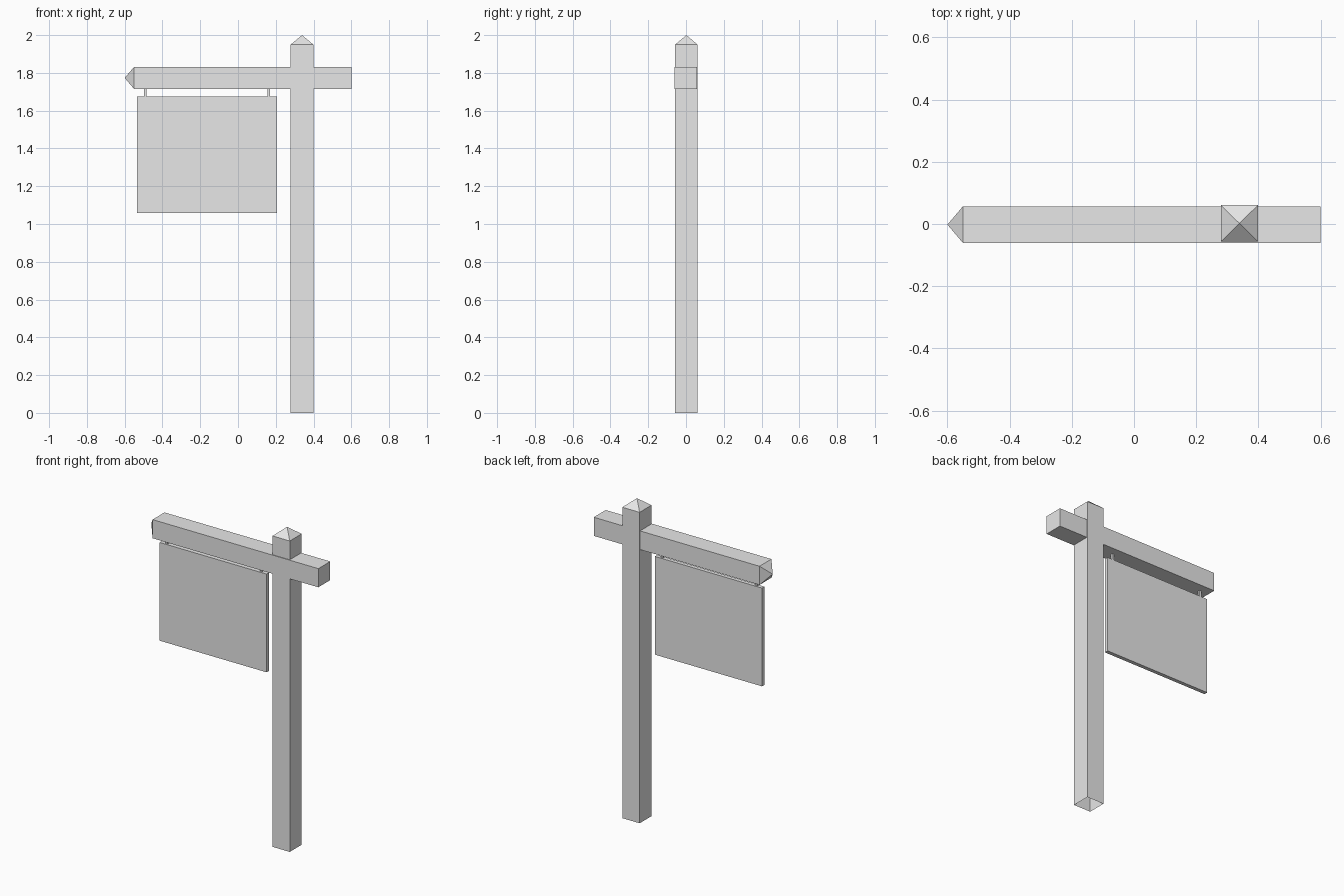
import bpy
import bmesh
from mathutils import Vector

cube = bpy.data.objects.get("Cube")
if cube:
    bpy.data.objects.remove(cube, do_unlink=True)

# Single plain grey finish
grey = bpy.data.materials.new("light_grey")
grey.use_nodes = True
grey.diffuse_color = (0.8, 0.8, 0.8, 1)
grey.node_tree.nodes["Principled BSDF"].inputs["Base Color"].default_value = (0.8, 0.8, 0.8, 1)


def box(name, low, high, point=None, open_side=None):
    """Box between two corners; one side may rise to a point, one may be left open."""
    low, high = Vector(low), Vector(high)
    bm = bmesh.new()
    bmesh.ops.create_cube(bm, size=1)
    for v in bm.verts:
        v.co = (low + high) / 2 + v.co * (high - low)
    bm.normal_update()

    def side(direction):
        return max(bm.faces, key=lambda f: f.normal.dot(Vector(direction)))

    if open_side:
        bmesh.ops.delete(bm, geom=[side(open_side)], context="FACES_ONLY")
    if point:
        direction, length = point
        cap = side(direction)
        new = bmesh.ops.poke(bm, faces=[cap])
        new["verts"][0].co += Vector(direction) * length
    mesh = bpy.data.meshes.new(name)
    bm.to_mesh(mesh)
    bm.free()
    mesh.materials.append(grey)
    obj = bpy.data.objects.new(name, mesh)
    bpy.context.collection.objects.link(obj)
    return obj


# Upright with pyramid top and open foot
box("post", (0.279, -0.057, 0), (0.399, 0.061, 1.95),
    point=((0, 0, 1), 0.05), open_side=(0, 0, -1))

# Cross beam with pointed free end
box("beam", (-0.55, -0.061, 1.715), (0.6, 0.057, 1.832),
    point=((-1, 0, 0), 0.05))

# Hanging board
box("sign_board", (-0.536, -0.012, 1.058), (0.207, 0.012, 1.674))

# Short hangers between beam and board
for name, x in (("right_hanger", -0.491), ("left_hanger", 0.163)):
    box(name, (x - 0.007, -0.007, 1.67), (x + 0.007, 0.007, 1.72))
